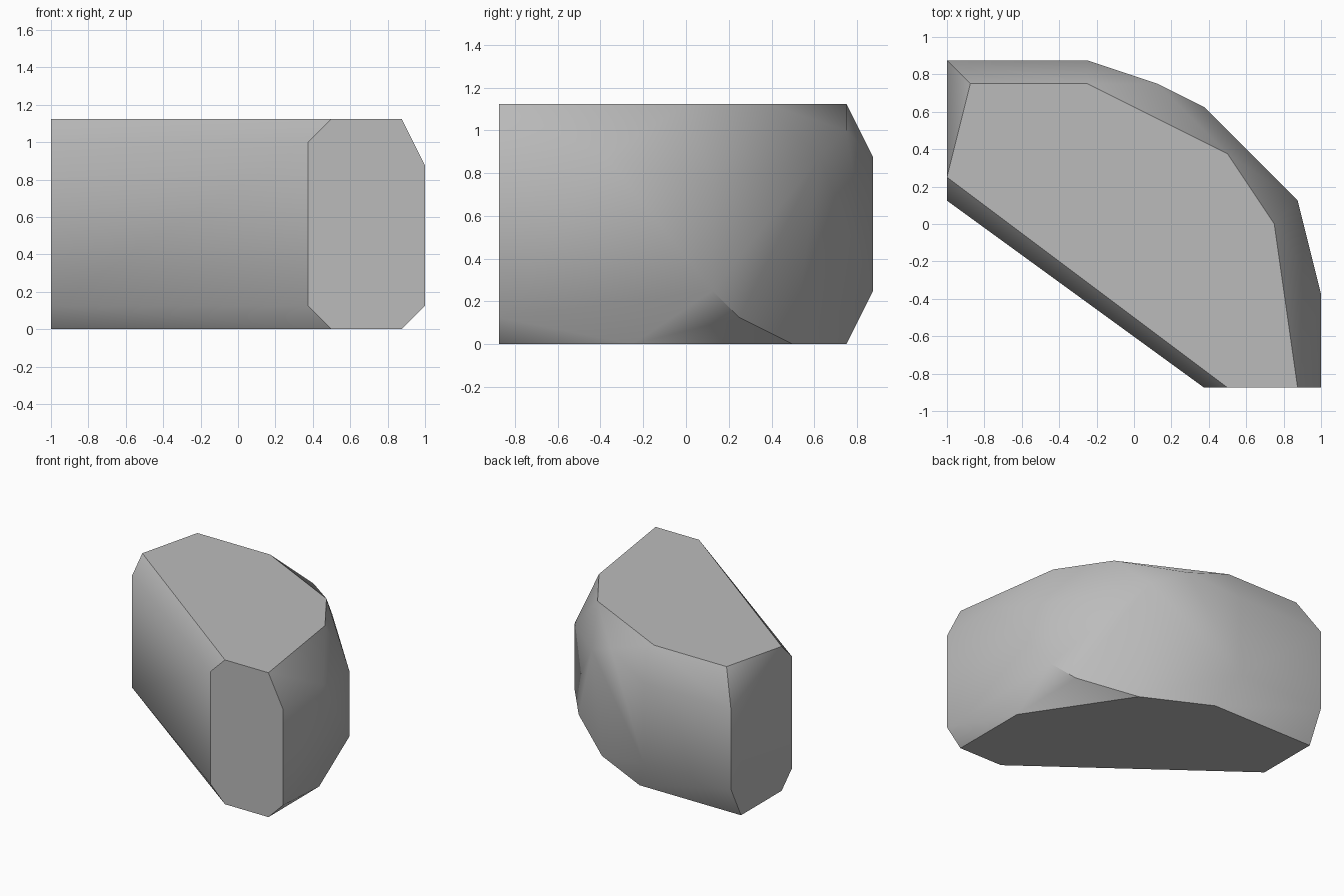
import bpy
import bmesh
from math import radians

# Remove the default object
default_cube = bpy.data.objects.get("Cube")
if default_cube:
    bpy.data.objects.remove(default_cube, do_unlink=True)

UNIT = 1 / 8  # the stone is laid out on a grid of eighths

# Corner outlines of the stone, keyed by height in grid units
layers = {
    0: [(4, -7), (7, -7), (7, -2), (3, 4), (-1, 6), (-8, 6), (-8, 2)],
    1: [(3, -7), (8, -7), (6, 2), (-8, 1)],
    2: [(7, 1), (-2, 7), (-8, 7)],
    6: [(7, 1)],
    7: [(8, -7), (8, -3), (3, 5), (-2, 7), (-8, 7)],
    8: [(3, -7), (-8, 1), (1, 6)],
    9: [(4, -7), (7, -7), (6, 0), (4, 3), (-2, 6), (-7, 6), (-8, 2)],
}


def make_material(name, value):
    """Plain grey material with matching viewport and render colour."""
    material = bpy.data.materials.new(name)
    material.use_nodes = True
    colour = (value, value, value, 1)
    material.diffuse_color = colour
    shader = next(node for node in material.node_tree.nodes
                  if node.type == 'BSDF_PRINCIPLED')
    shader.inputs["Base Color"].default_value = colour
    return material


def make_stone(name, outlines, material):
    """Wrap a faceted convex shell around the corner outlines."""
    shell = bmesh.new()
    for height, outline in outlines.items():
        for x, y in outline:
            shell.verts.new((x * UNIT, y * UNIT, height * UNIT))
    bmesh.ops.convex_hull(shell, input=shell.verts)

    # Merge coplanar triangles into clean facets
    bmesh.ops.dissolve_limit(shell, angle_limit=radians(1),
                             verts=shell.verts, edges=shell.edges)
    bmesh.ops.recalc_face_normals(shell, faces=shell.faces)

    mesh = bpy.data.meshes.new(name)
    shell.to_mesh(mesh)
    shell.free()
    mesh.materials.append(material)
    stone = bpy.data.objects.new(name, mesh)
    bpy.context.collection.objects.link(stone)
    return stone


# Cut stone: flat top, base and split faces, with a rounded back
stone = make_stone("split_stone", layers, make_material("stone_grey", 0.5))

# Soften the rounded back, keep the split faces crisp
bpy.ops.object.select_all(action='DESELECT')
stone.select_set(True)
bpy.context.view_layer.objects.active = stone
bpy.ops.object.shade_smooth_by_angle(angle=radians(35))
